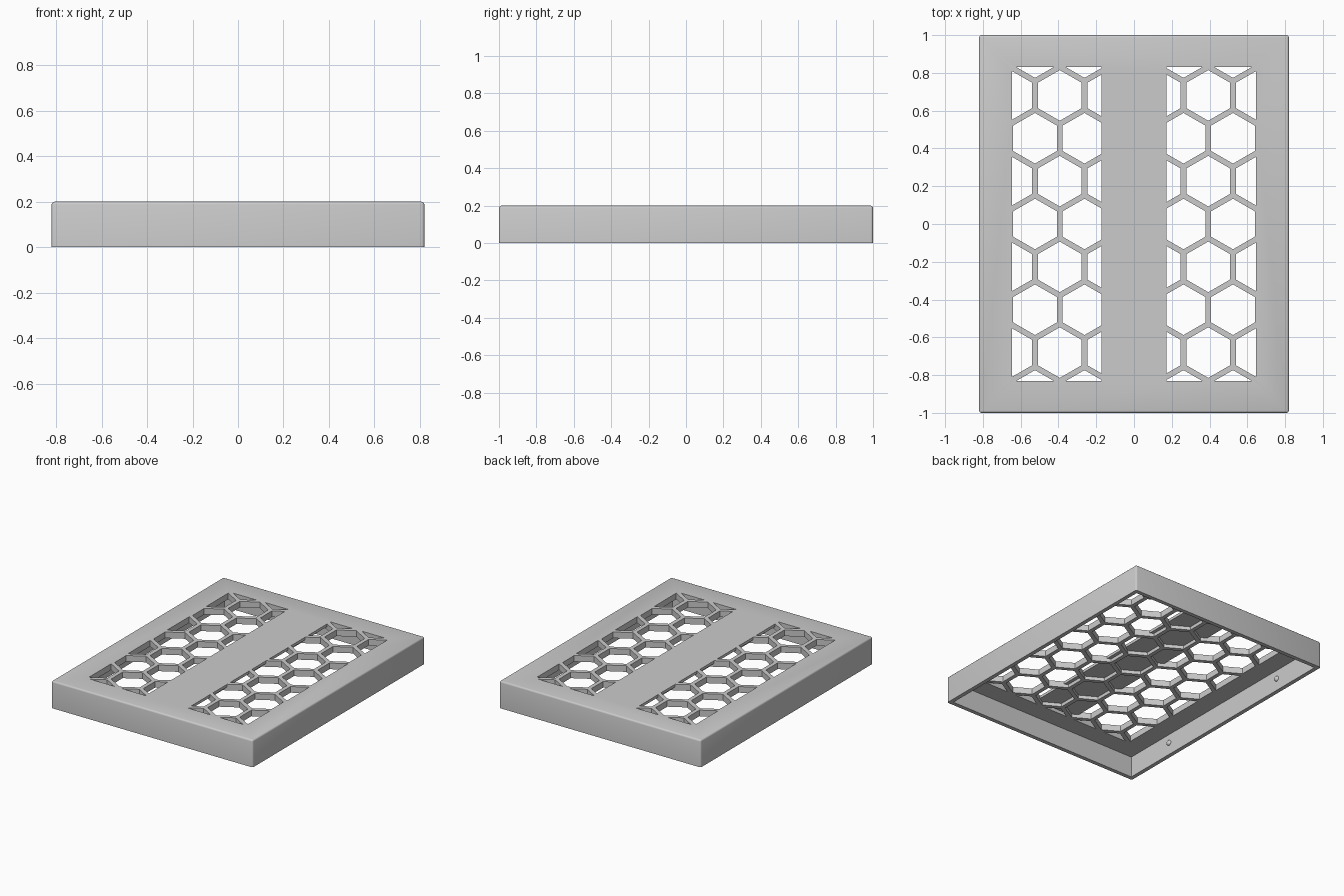
import bpy, bmesh, math
from mathutils import Matrix

if "Cube" in bpy.data.objects:
    bpy.data.objects.remove(bpy.data.objects["Cube"])

HX, HY, H = 0.82, 1.0, 0.2           # half width, half depth, height
WALL, CEIL, SKIN = 0.03, 0.155, 0.18  # wall thickness, underside of lid, underside of centre strip
WIN_IN, WIN_OUT, WIN_Y = 0.172, 0.647, 0.83
PITCH, HEX_R = 0.262, 0.134

grey = bpy.data.materials.new("light grey")
grey.diffuse_color = (0.6, 0.6, 0.6, 1)
grey.use_nodes = True
grey.node_tree.nodes["Principled BSDF"].inputs["Base Color"].default_value = grey.diffuse_color


def make_object(name, bm):
    bmesh.ops.recalc_face_normals(bm, faces=bm.faces)
    mesh = bpy.data.meshes.new(name)
    bm.to_mesh(mesh)
    bm.free()
    mesh.materials.append(grey)
    obj = bpy.data.objects.new(name, mesh)
    bpy.context.collection.objects.link(obj)
    return obj


def box(bm, x, y, z0, z1):
    m = Matrix.Translation((0, 0, (z0 + z1) / 2)) @ Matrix.Diagonal((2 * x, 2 * y, z1 - z0, 1))
    bmesh.ops.create_cube(bm, size=1, matrix=m)


def clip(poly, axis, limit, sign):
    """Keep the part of a polygon where sign * coordinate <= sign * limit."""
    out = []
    for a, b in zip(poly, poly[1:] + poly[:1]):
        da, db = sign * (a[axis] - limit), sign * (b[axis] - limit)
        if da <= 0:
            out.append(a)
        if da * db < 0:
            t = da / (da - db)
            out.append(tuple(p + (q - p) * t for p, q in zip(a, b)))
    return out


def hex_prisms(bm, x0, x1, z0, z1):
    """Honeycomb cells trimmed to a rectangle, as prisms."""
    for row in range(-4, 5):
        cy = row * PITCH * math.sqrt(3) / 2
        for col in range(-4, 5):
            cx = (col + 0.5 * (row % 2)) * PITCH
            poly = [(cx + HEX_R * math.sin(k * math.pi / 3), cy + HEX_R * math.cos(k * math.pi / 3))
                    for k in range(6)]
            for axis, limit, sign in ((0, x0, -1), (0, x1, 1), (1, -WIN_Y, -1), (1, WIN_Y, 1)):
                poly = clip(poly, axis, limit, sign)
            if len(poly) < 3:
                continue
            low = [bm.verts.new((x, y, z0)) for x, y in poly]
            top = [bm.verts.new((x, y, z1)) for x, y in poly]
            bm.faces.new(low[::-1])
            bm.faces.new(top)
            for i in range(len(poly)):
                j = (i + 1) % len(poly)
                bm.faces.new((low[i], low[j], top[j], top[i]))


def cut(target, cutter):
    cutter.hide_render = True
    cutter.hide_viewport = False
    mod = target.modifiers.new(cutter.name, 'BOOLEAN')
    mod.operation, mod.solver, mod.object = 'DIFFERENCE', 'EXACT', cutter
    bpy.context.view_layer.objects.active = target
    bpy.ops.object.modifier_apply(modifier=mod.name)
    bpy.data.objects.remove(cutter)


# Lid shell with softened upright and top edges
bm = bmesh.new()
box(bm, HX, HY, 0, H)
edges = [e for e in bm.edges if any(v.co.z > H / 2 for v in e.verts)]
bmesh.ops.bevel(bm, geom=edges, offset=0.012, segments=3, profile=0.5, affect='EDGES')
lid = make_object("lid", bm)

# Hollow underside
bm = bmesh.new()
box(bm, HX - WALL, HY - WALL, -0.1, CEIL)
cut(lid, make_object("cavity_cutter", bm))

# Honeycomb openings in the two vent windows
bm = bmesh.new()
hex_prisms(bm, -WIN_OUT, -WIN_IN, 0.1, 0.3)
hex_prisms(bm, WIN_IN, WIN_OUT, 0.1, 0.3)
cut(lid, make_object("vent_cutter", bm))

# Blind honeycomb pockets under the centre strip
bm = bmesh.new()
hex_prisms(bm, -WIN_IN, WIN_IN, 0.1, SKIN)
cut(lid, make_object("pocket_cutter", bm))

# Small snap bumps inside the long walls
for side in (-1, 1):
    for y in (-0.57, 0.57):
        bm = bmesh.new()
        m = Matrix.Translation((side * (HX - WALL), y, 0.09)) @ Matrix.Diagonal((0.8, 1, 1, 1))
        bmesh.ops.create_uvsphere(bm, u_segments=12, v_segments=8, radius=0.02, matrix=m)
        make_object("snap_bump", bm)

# Smooth shading with sharp edges kept
for obj in bpy.context.scene.objects:
    obj.select_set(True)
bpy.context.view_layer.objects.active = lid
bpy.ops.object.shade_smooth_by_angle(angle=math.radians(31))
